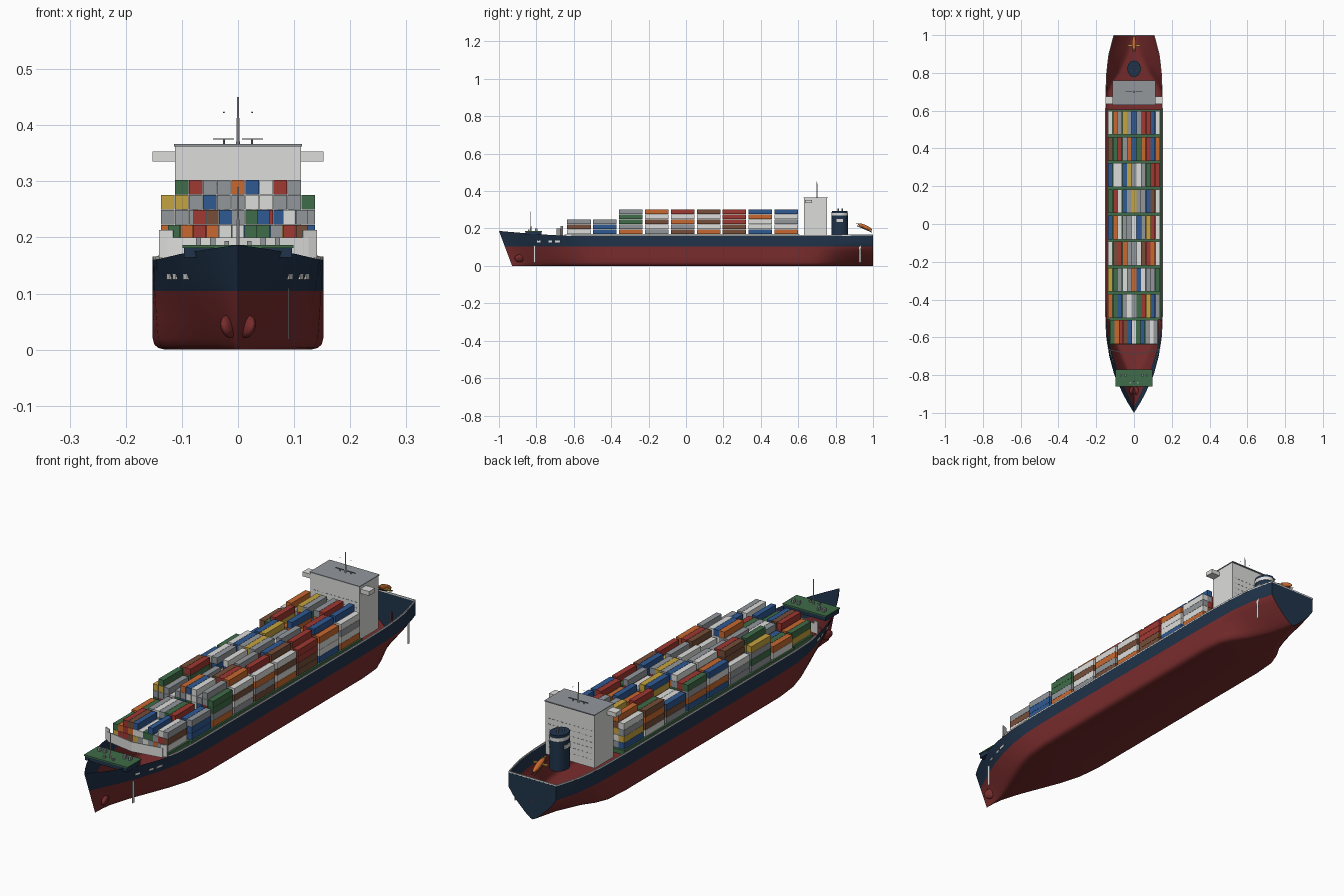
import bpy, bmesh, math, random
from mathutils import Vector, Matrix

if "Cube" in bpy.data.objects:
    bpy.data.objects.remove(bpy.data.objects["Cube"])
random.seed(11)

COLOURS = {
    "hull_red": (.19, .025, .026), "navy": (.014, .033, .068), "white": (.72, .72, .71),
    "grey": (.29, .31, .33), "green": (.05, .15, .065), "orange": (.58, .14, .03),
    "blue": (.028, .1, .29), "yellow": (.56, .37, .05), "brown": (.18, .075, .04),
    "cargo_red": (.35, .04, .032),
}
MATS = {}
for name, rgb in COLOURS.items():
    m = bpy.data.materials.new(name)
    m.use_nodes = True
    m.diffuse_color = (*rgb, 1)
    m.node_tree.nodes["Principled BSDF"].inputs["Base Color"].default_value = (*rgb, 1)
    MATS[name] = m


def finish(name, bm, colours, smooth=False):
    """Turn a bmesh into an object carrying the listed materials."""
    bmesh.ops.recalc_face_normals(bm, faces=bm.faces)
    me = bpy.data.meshes.new(name)
    bm.to_mesh(me)
    bm.free()
    for c in colours:
        me.materials.append(MATS[c])
    ob = bpy.data.objects.new(name, me)
    bpy.context.collection.objects.link(ob)
    if smooth:
        bpy.ops.object.select_all(action='DESELECT')
        ob.select_set(True)
        bpy.context.view_layer.objects.active = ob
        bpy.ops.object.shade_smooth_by_angle(angle=math.radians(35))
    return ob


def boxes(name, items):
    """One object made of boxes: (colour, centre, size)."""
    bm = bmesh.new()
    used = list(dict.fromkeys(i[0] for i in items))
    for colour, c, s in items:
        mat = Matrix.Translation(c) @ Matrix.Diagonal((*s, 1))
        vs = bmesh.ops.create_cube(bm, size=1, matrix=mat)["verts"]
        for f in {f for v in vs for f in v.link_faces}:
            f.material_index = used.index(colour)
    return finish(name, bm, used)


def bar(name, p, q, w, h, colour):
    """A box beam running from p to q."""
    p, q = Vector(p), Vector(q)
    ob = boxes(name, [(colour, (0, 0, 0), (w, (q - p).length, h))])
    ob.matrix_world = Matrix.Translation((p + q) / 2) @ (q - p).to_track_quat('Y', 'Z').to_matrix().to_4x4()


def tube(name, c, z0, z1, r0, r1, colour, sy=1, n=10):
    bm = bmesh.new()
    bmesh.ops.create_cone(bm, cap_ends=True, segments=n, radius1=r0, radius2=r1, depth=z1 - z0)
    ob = finish(name, bm, [colour], True)
    ob.location = (c[0], c[1], (z0 + z1) / 2)
    ob.scale.y = sy


def ball(name, c, size, colour, tilt=(0, 0, 0)):
    bm = bmesh.new()
    bmesh.ops.create_uvsphere(bm, u_segments=16, v_segments=10, radius=1)
    ob = finish(name, bm, [colour], True)
    ob.location, ob.scale, ob.rotation_euler = c, size, tilt


# Hull lines: station, half width at the top, half width at the bottom
LINES = [(-1, 0, 0), (-.95, .032, .002), (-.9, .06, .008), (-.8, .105, .038), (-.7, .132, .075),
         (-.6, .147, .112), (-.5, .152, .14), (-.4, .152, .152), (.6, .152, .152), (.7, .15, .143),
         (.75, .149, .12), (.8, .147, .08), (.9, .135, .03), (1, .108, .003)]


def lines(y):
    for a, b in zip(LINES, LINES[1:]):
        if y <= b[0]:
            t = (y - a[0]) / (b[0] - a[0])
            return [a[k] + (b[k] - a[k]) * t for k in (1, 2)]
    return LINES[-1][1:]


def sheer(y):
    return .16 + .027 * max(0, (-y - .6) / .4) ** 1.4 + .003 * max(0, (y - .8) / .2)


def section(y):
    """Half section of the open hull, from the flat bottom up to the rim."""
    top, low = lines(y)
    full = .165 if y < 0 else .1
    pts = []
    for z, cut in ((0, .022), (.003, .01), (.009, .003), (.02, 0), (.05, 0), (.08, 0),
                   (.105, 0), (.13, 0), (sheer(y), 0)):
        w = low + (top - low) * min(1, z / full) ** .8
        pts.append((max(0, w - cut * low / .152), z))
    rake = .07 * max(0, (-.5 - y) / .5)
    return [Vector((x, y + rake * max(0, 1 - z / .187), z)) for x, z in pts]


bm = bmesh.new()
rings = []
for y in sorted({l[0] for l in LINES} | {-.975, -.925, -.85, -.75, -.65, -.55, 0, .65, .85, .95}):
    half = section(y)
    right = [bm.verts.new(p) for p in half]
    left = [bm.verts.new((-p.x, p.y, p.z)) for p in half]
    rings.append(left[::-1] + right)
N = len(half)
for a, b in zip(rings, rings[1:]):
    for i in range(2 * N - 1):
        f = bm.faces.new((a[i], a[i + 1], b[i + 1], b[i]))
        f.material_index = int(max(N - 2 - i, i - N) >= 6)
# Navy transom
for i in range(N - 1):
    f = bm.faces.new((right[i], right[i + 1], left[i + 1], left[i]))
    f.material_index = 1
bmesh.ops.remove_doubles(bm, verts=bm.verts, dist=.0002)
finish("hull", bm, ["hull_red", "navy"], True)
boxes("rudder", [("hull_red", (0, .998, .055), (.006, .004, .07))])

# White rail along both sides and across the stern
path = [-.65 + .055 * i for i in range(31)]
for s in (-1, 1):
    pts = [(s * (lines(y)[0] - .001), y, sheer(y) + .003) for y in path]
    for p, q in zip(pts, pts[1:]):
        bar("side_rail", p, q, .003, .006, "white")
    # Short white dashes painted on the bow
    for y0, y1 in ((-.81, -.79), (-.745, -.725), (-.71, -.68)):
        p, q = section(y0)[7], section(y1)[7]
        bar("bow_dash", (s * p.x, p.y, p.z), (s * q.x, q.y, q.z), .004, .009, "white")
bar("stern_rail", (-.108, .998, sheer(1) + .003), (.108, .998, sheer(1) + .003), .003, .006, "white")

# Draught plates on one side and bow thruster covers on both
boxes("draught_plates", [("white", (.09, -.81, .064), (.002, .011, .09)),
                         ("white", (.125, .93, .064), (.002, .011, .09))])
for s in (-1, 1):
    ball("thruster_cover", (s * .016, -.888, .041), (.012, .03, .021), "hull_red", (0, s * .25, s * .35))

# Hatch cover and containers: outer stacks from the bottom up, then top layers across
KEYS = dict(w="white", s="grey", g="green", o="orange", b="blue", y="yellow", n="brown", r="cargo_red")
SIDE = ["wns", "bbs", "osggs", "swnwo", "nsowr", "ownwn", "nnrrr", "bwwob", "owswb"]
TOPS = ["gornbwgbsww", "ogbswsgrybg", "ygswsobwswg", "wnrosswnrso", "bowsswbsyrw",
        "grwbsyssbnw", "bwwbyswsgnw", "ngrsobgornb", "wosysbsrrow"]
TIER = .0267
cargo = []
for bay, (side, tops) in enumerate(zip(SIDE, TOPS)):
    y = -.572 + .1385 * bay
    pitch = .0228 if bay == 0 else .025
    for col in range(-5, 6):
        height = len(side) - random.choice((0, 0, 0, 1, 1, 2))
        if col >= 4:
            height = len(side)
        if abs(col) == 5:
            height = min(height, 4)
        height = max(2, height)
        for t in range(height):
            key = random.choice("wwwssssggoobbnnrry")
            if col == 5 or (col == 4 and t == 4):
                key = side[t]
            elif t == height - 1:
                key = tops[col + 5]
            cargo.append((KEYS[key], (col * pitch, y, .1695 + TIER * (t + .5)),
                          (pitch - .001, .126, TIER - .0008)))
boxes("containers", cargo)
boxes("hatch_cover", [("green", (0, -.572, .16), (.262, .134, .018)),
                      ("green", (0, .051, .16), (.284, 1.112, .018))])

# Foredeck: mooring platform, winches, breakwater and mast
boxes("mooring_platform", [("navy", (0, -.815, .173), (.192, .086, .018)),
                           ("green", (0, -.815, .184), (.198, .092, .005))])
winches = []
for s in (-1, 1):
    for x in (.045, .07):
        winches.append(("grey", (s * x, -.8, .193), (.009, .014, .014)))
    winches.append(("grey", (s * .02, -.84, .19), (.008, .008, .008)))
    bar("breakwater", (0, -.69, .18), (s * .125, -.668, .18), .004, .04, "white")
    bar("breakwater_end", (s * .115, -.67, .188), (s * .14, -.66, .188), .004, .05, "white")
boxes("winches", winches)
tube("bow_mast", (0, -.83), .186, .29, .003, .0015, "white")

# Deckhouse with bridge wings, roof and window rows
boxes("deckhouse", [("white", (0, .693, .254), (.224, .122, .218)),
                    ("white", (0, .655, .344), (.304, .038, .018)),
                    ("grey", (0, .694, .3645), (.228, .13, .004))])
windows = []
for row in range(6):
    for i in range(11):
        for y in (.6317, .7543):
            windows.append(("grey", ((i - 5) * .019, y, .178 + .0235 * row), (.01, .0012, .002)))
boxes("windows", windows)

# Radar mast and scanners
tube("radar_mast", (0, .7), .366, .45, .0034, .0015, "white")
for s in (-1, 1):
    tube("scanner_post", (s * .025, .7), .366, .375, .0015, .0015, "grey")
    boxes("scanner", [("grey", (s * .026, .7, .3755), (.037, .004, .002))])
    ball("mast_lamp", (s * .025, .7, .423), (.0015, .0015, .0015), "grey")

# Funnel with band, plain side panels and exhaust pipes
tube("funnel", (0, .822), .147, .294, .036, .035, "navy", 1.22, 24)
tube("funnel_band", (0, .822), .27, .284, .0365, .0365, "white", 1.22, 24)
boxes("funnel_panels", [("white", (s * .033, .822, .243), (.008, .036, .014)) for s in (-1, 1)])
for x, y in ((-.012, .815), (.012, .815), (0, .835)):
    tube("exhaust_pipe", (x, y), .29, .306, .004, .004, "grey")

# Lifeboat on its launching ramp
ball("lifeboat", (0, .957, .208), (.011, .042, .011), "orange", (-.42, 0, 0))
for s in (-1, 1):
    bar("ramp_rail", (s * .007, .915, .214), (s * .007, .995, .18), .003, .004, "brown")
boxes("ramp_davit", [("yellow", (0, .945, .208), (.064, .01, .005)),
                     ("yellow", (0, .925, .225), (.006, .03, .004))])
